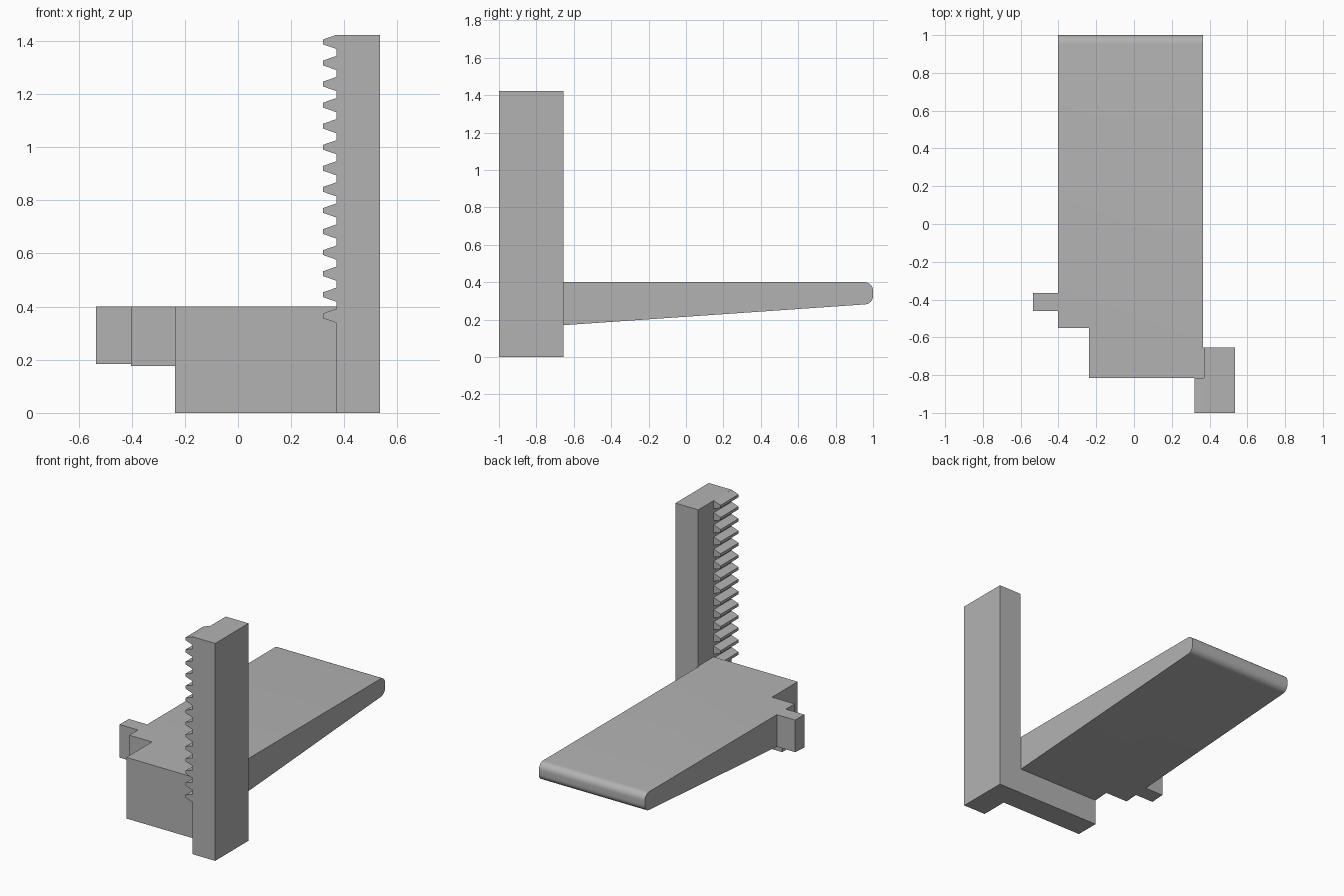
import bpy, bmesh, math
from mathutils import Vector

cube = bpy.data.objects.get("Cube")
if cube:
    bpy.data.objects.remove(cube, do_unlink=True)

grey = bpy.data.materials.new("plain grey")
grey.use_nodes = True
grey.diffuse_color = (0.45, 0.45, 0.45, 1)
grey.node_tree.nodes["Principled BSDF"].inputs["Base Color"].default_value = (0.45, 0.45, 0.45, 1)


def add_prism(bm, outline, axis, low, high):
    """Extrude a 2D outline along one axis (0 = x, 1 = y, 2 = z)."""
    def place(p, d):
        co = list(p)
        co.insert(axis, d)
        return Vector(co)
    face = bm.faces.new([bm.verts.new(place(p, low)) for p in outline])
    top = bmesh.ops.extrude_face_region(bm, geom=[face])["geom"]
    move = Vector((0, 0, 0))
    move[axis] = high - low
    bmesh.ops.translate(bm, vec=move, verts=[v for v in top if isinstance(v, bmesh.types.BMVert)])


def make_object(name, prisms):
    bm = bmesh.new()
    for prism in prisms:
        add_prism(bm, *prism)
    bmesh.ops.recalc_face_normals(bm, faces=bm.faces)
    mesh = bpy.data.meshes.new(name)
    bm.to_mesh(mesh)
    bm.free()
    mesh.materials.append(grey)
    obj = bpy.data.objects.new(name, mesh)
    bpy.context.collection.objects.link(obj)
    return obj


def rect(a0, b0, a1, b1):
    return [(a0, b0), (a1, b0), (a1, b1), (a0, b1)]


# Upright post
POST_X, POST_TOP = 0.37, 1.423
make_object("upright_post", [(rect(POST_X, 0, 0.535, POST_TOP), 1, -1, -0.655)])

# Rack of tapered teeth on the front half of the post
teeth = []
for i in range(14):
    z = 0.3655 + i * 0.0793
    tooth = [(POST_X, z - 0.0265), (POST_X, z + 0.0265), (0.32, z + 0.009), (0.32, z - 0.009)]
    teeth.append((tooth, 1, -1, -0.815))
make_object("rack_teeth", teeth)

# Tray with foot block, step and tab: side profile cut to the plan outline
R = 0.045
profile = [(-0.815, 0.4), (-0.815, 0), (-0.655, 0), (-0.655, 0.17)]
for centre_z, start, end in ((0.326, -86, 0), (0.355, 0, 90)):
    for k in range(9):
        a = math.radians(start + (end - start) * k / 8)
        profile.append((0.955 + R * math.cos(a), centre_z + R * math.sin(a)))
tray = make_object("tray", [(profile, 0, -0.8, 0.8)])

plan = [(-0.238, -0.9), (POST_X, -0.9), (POST_X, -0.655), (0.365, -0.655), (0.365, 1.1),
        (-0.402, 1.1), (-0.402, -0.365), (-0.535, -0.365), (-0.535, -0.46),
        (-0.402, -0.46), (-0.402, -0.55), (-0.238, -0.55)]
cutter = make_object("plan_cutter", [(plan, 2, -0.1, 0.6)])
cutter.hide_render = True

cut = tray.modifiers.new("plan_cut", "BOOLEAN")
cut.operation = "INTERSECT"
cut.solver = "EXACT"
cut.object = cutter
bpy.ops.object.select_all(action="DESELECT")
bpy.context.view_layer.objects.active = tray
tray.select_set(True)
bpy.ops.object.modifier_apply(modifier=cut.name)
bpy.data.objects.remove(cutter, do_unlink=True)
bpy.ops.object.shade_smooth_by_angle(angle=math.radians(30))
